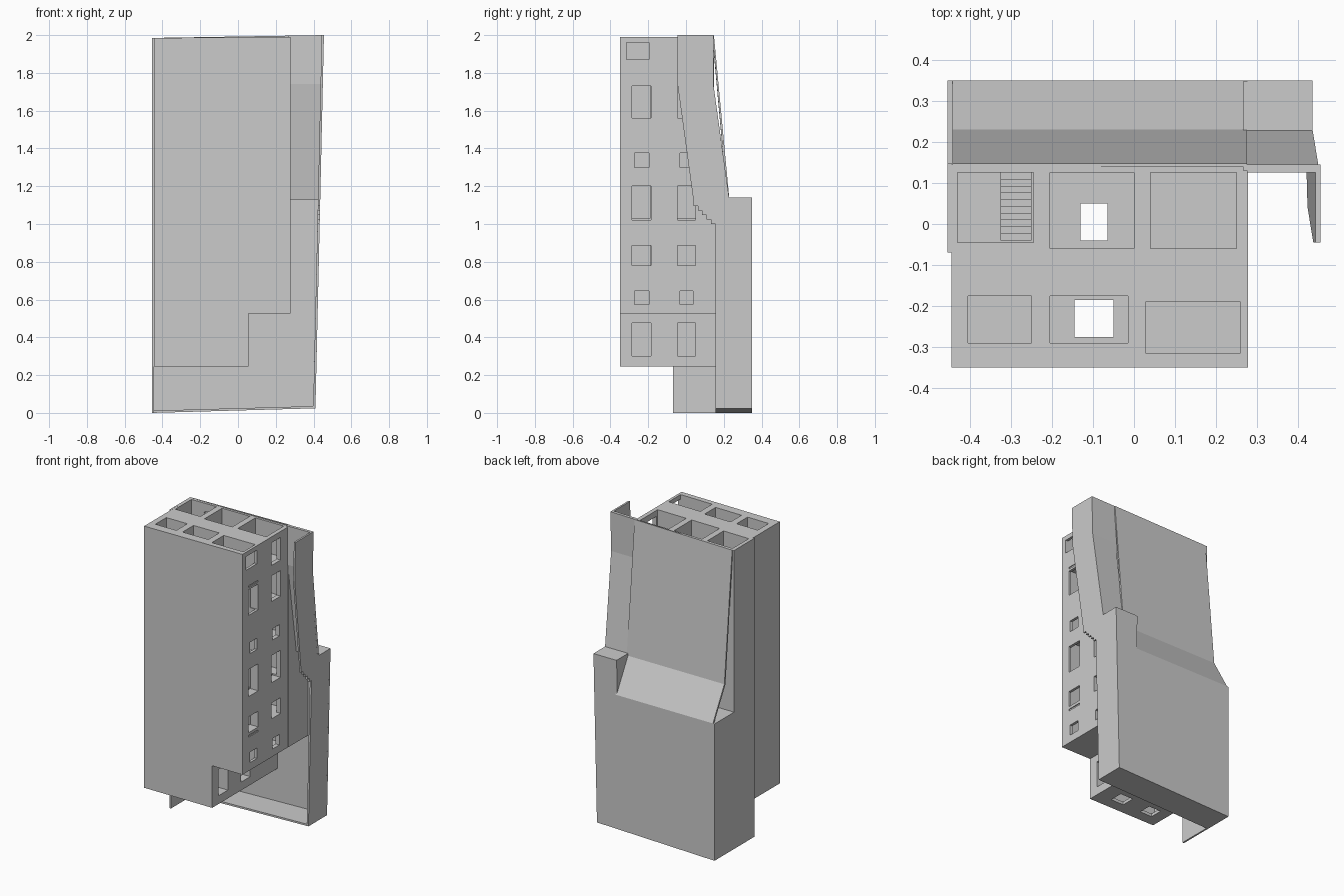
import bpy, bmesh

if "Cube" in bpy.data.objects:
    bpy.data.objects.remove(bpy.data.objects["Cube"])


def finish(name, bm):
    bmesh.ops.recalc_face_normals(bm, faces=bm.faces)
    me = bpy.data.meshes.new(name)
    bm.to_mesh(me)
    bm.free()
    ob = bpy.data.objects.new(name, me)
    bpy.context.collection.objects.link(ob)
    return ob


def warp(bm):
    # outer right wall leans out, base and top tilt slightly
    for v in bm.verts:
        if v.co.x > 0.3:
            v.co.x += 0.0225 * v.co.z
        if v.co.z < 0.02:
            v.co.z += 0.024 * (v.co.x + 0.455) / 0.86
        if v.co.z > 1.97:
            v.co.z = 1.985 + 0.0165 * (v.co.x + 0.455)


def prism(name, pts, x0, x1):
    """Extrude a (y, z) outline along x."""
    bm = bmesh.new()
    f = bm.faces.new([bm.verts.new((x0, y, z)) for y, z in pts])
    r = bmesh.ops.extrude_face_region(bm, geom=[f])
    for v in r["geom"]:
        if isinstance(v, bmesh.types.BMVert):
            v.co.x = x1
    warp(bm)
    return finish(name, bm)


def slab(name, x0, x1, y0, y1, z0, z1):
    return prism(name, [(y0, z0), (y1, z0), (y1, z1), (y0, z1)], x0, x1)


def boxes(name, specs):
    bm = bmesh.new()
    for x0, x1, y0, y1, z0, z1 in specs:
        for v in bmesh.ops.create_cube(bm, size=1)["verts"]:
            v.co = (x0 + (v.co.x + .5) * (x1 - x0), y0 + (v.co.y + .5) * (y1 - y0),
                    z0 + (v.co.z + .5) * (z1 - z0))
    return finish(name, bm)


# Main block with a stepped underside
bm = bmesh.new()
outline = [(-.445, .245), (.055, .245), (.055, .525), (.278, .525), (.278, 1.99), (-.445, 1.985)]
f = bm.faces.new([bm.verts.new((x, -.35, z)) for x, z in outline])
r = bmesh.ops.extrude_face_region(bm, geom=[f])
for v in r["geom"]:
    if isinstance(v, bmesh.types.BMVert):
        v.co.y = .145
block = finish("main_block", bm)

# Rooms: six cells on every storey
cells = [(-.43, -.245, -.045, .125), (-.205, 0, -.06, .125), (.04, .25, -.06, .125),
         (-.405, -.25, -.29, -.175), (-.205, -.015, -.29, -.175), (.028, .26, -.315, -.19)]
levels = [.245, .525, .76, 1.01, 1.26, 1.5, 1.76, 2.1]
rooms = []
for i in range(7):
    for c, cell in enumerate(cells):
        if i == 0 and c % 3 == 2:
            continue
        rooms.append((*cell, levels[i] + .02, levels[i + 1] - (.002 if i < 6 else 0)))

# Side windows in two columns
windows = []
rows = [(.575, .645), (.78, .885), (1.02, 1.2), (1.3, 1.375), (1.56, 1.73)]
for y0, y1 in ((-.285, -.185), (-.045, .05)):
    windows.append((-.04, .1, y0, y1, .3, .475))
    for z0, z1 in rows:
        inset = .012 if z1 - z0 < .08 else 0
        windows.append((.22, .32, y0 + inset, y1 - inset, z0, z1))
windows += [(.22, .32, -.315, -.197, 1.87, 1.96), (.22, .32, -.045, .05, 1.8, 1.95)]
for z in (.755, 1.75):
    windows.append((.272, .32, -.285, -.185, z - .006, z + .006))

# Shafts running through the floors
shafts = [(-.13, -.065, -.04, .05, .1, 2.1), (-.145, -.05, -.275, -.185, .1, 2.1),
          (-.37, -.28, -.275, -.19, .1, .35)]

cutters = [boxes(n, s) for n, s in
           (("room_cutter", rooms), ("window_cutter", windows), ("shaft_cutter", shafts))]
for c in cutters:
    c.hide_render = True
    m = block.modifiers.new("cut", 'BOOLEAN')
    m.operation, m.solver, m.object = 'DIFFERENCE', 'EXACT', c
dg = bpy.context.evaluated_depsgraph_get()
baked = bpy.data.meshes.new_from_object(block.evaluated_get(dg))
block.modifiers.clear()
block.data = baked
for c in cutters:
    bpy.data.objects.remove(c)

# Stair flight inside the rear left room
boxes("inner_stair", [(-.325, -.25, -.04 + i * .0165, -.04 + (i + 1) * .0165, 1.775, 1.79 + i * .016)
                      for i in range(10)])

# Left wall: tall strip and low rear part
prism("left_wall", [(-.07, 0), (.35, 0), (.35, .91), (.147, .91), (.147, 1.985), (-.07, 1.985)],
      -.455, -.444)

# Rear shell
slab("back_wall", -.455, .41, .338, .35, 0, .91)
slab("shell_floor", -.455, .41, .155, .35, 0, .012)
prism("back_slope", [(.35, .91), (.23, 1.125), (.148, 2), (.14, 2), (.218, 1.12), (.338, .905)],
      -.443, .275)
slab("rear_ledge", -.455, .27, .14, .345, .9, .91)

# Block floors carried back to the shell
slab("upper_floor_link", .045, .275, .14, .345, .525, .535)
slab("lower_floor_link", -.445, .055, .14, .345, .245, .255)
slab("step_link", .045, .055, .14, .345, .245, .535)

# Side fin joining block and shell beside the wing
prism("side_fin", [(.13, .525), (.345, .525), (.348, 1.14), (.225, 1.14), (.142, 1.74), (.142, 2),
                   (.13, 2)], .266, .279)

# Right wing back: pillar, slope and upper panel
slab("wing_pillar_back", .275, .41, .338, .35, .9, 1.14)
slab("wing_pillar_top", .275, .41, .22, .35, 1.128, 1.14)
prism("wing_panel", [(.228, 1.14), (.145, 1.74), (.145, 2), (.125, 2), (.125, 1.74), (.214, 1.13)],
      .275, .41)

# Right outer wall with a stepped front edge
steps = []
for i in range(5):
    y = .155 - i * .023
    steps += [(y, 1.0 + i * .024), (y - .023, 1.0 + i * .024)]
front = [(.155, 0)] + steps + [(.04, 1.12), (-.045, 1.74), (-.045, 2)]
rear = [(.145, 2), (.145, 1.74), (.228, 1.14), (.35, 1.14), (.35, 0)]
prism("right_wall", front + rear, .398, .41)
